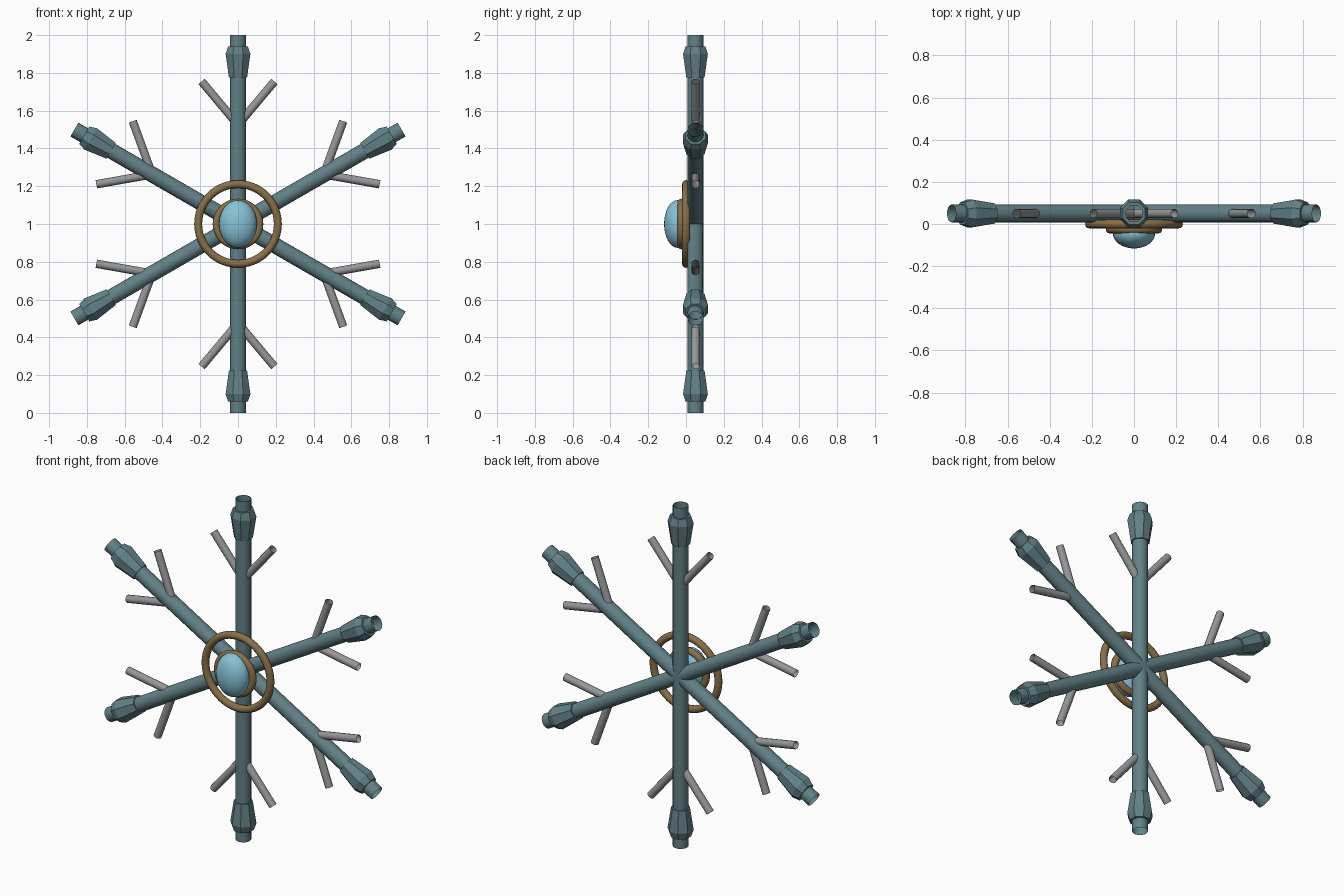
import bpy, bmesh
from math import pi, sin, cos, radians
from mathutils import Matrix, Vector

cube = bpy.data.objects.get("Cube")
if cube:
    bpy.data.objects.remove(cube)


def material(name, rgb):
    m = bpy.data.materials.new(name)
    m.use_nodes = True
    m.diffuse_color = (*rgb, 1)
    m.node_tree.nodes["Principled BSDF"].inputs["Base Color"].default_value = (*rgb, 1)
    return m


TEAL = material("slate teal", (0.12, 0.22, 0.245))
GREY = material("steel grey", (0.30, 0.31, 0.32))
BRONZE = material("bronze", (0.25, 0.16, 0.065))
BLUE = material("ice blue", (0.24, 0.54, 0.68))

CENTRE = Vector((0, 0.05, 1))


def finish(name, bm, mat, smooth=True):
    mesh = bpy.data.meshes.new(name)
    bm.to_mesh(mesh)
    bm.free()
    mesh.materials.append(mat)
    ob = bpy.data.objects.new(name, mesh)
    bpy.context.collection.objects.link(ob)
    if smooth:
        bpy.ops.object.select_all(action='DESELECT')
        ob.select_set(True)
        bpy.context.view_layer.objects.active = ob
        bpy.ops.object.shade_smooth_by_angle(angle=radians(40))
    return ob


def lathe(name, profile, sides, mat, matrix, closed=False, smooth=True, turn=0.0):
    """Revolve (radius, height) points about local z, then place with matrix."""
    bm = bmesh.new()
    rings = []
    for r, h in profile:
        angles = [turn + 2 * pi * i / sides for i in range(sides)]
        rings.append([bm.verts.new((r * cos(a), r * sin(a), h)) for a in angles])
    pairs = list(zip(rings, rings[1:]))
    if closed:
        pairs.append((rings[-1], rings[0]))
    for low, high in pairs:
        for i in range(sides):
            j = (i + 1) % sides
            bm.faces.new((low[i], low[j], high[j], high[i]))
    bm.transform(matrix)
    return finish(name, bm, mat, smooth)


# Six arms, each with a faceted collar and two twigs
for k in range(6):
    place = Matrix.Translation(CENTRE) @ Matrix.Rotation(k * pi / 3, 4, 'Y')
    lathe(f"arm_{k + 1}", [(0.042, 0), (0.042, 1)], 20, TEAL, place)
    lathe(f"collar_{k + 1}",
          [(0.042, 0.775), (0.052, 0.775), (0.071, 0.9), (0.057, 0.94), (0.042, 0.94)],
          8, TEAL, place, smooth=False, turn=pi / 8)
    for side, label in ((1, "a"), (-1, "b")):
        tilt = Matrix.Translation((0, 0, 0.525)) @ Matrix.Rotation(side * radians(40), 4, 'Y')
        lathe(f"twig_{k + 1}{label}", [(0.022, 0), (0.022, 0.3)], 12, GREY, place @ tilt)


# Rings in front of the hub
def ring(name, major, minor, y):
    steps = 12
    profile = [(major + minor * cos(2 * pi * i / steps), minor * sin(2 * pi * i / steps))
               for i in range(steps)]
    place = Matrix.Translation((0, y, 1)) @ Matrix.Rotation(pi / 2, 4, 'X')
    lathe(name, profile, 48, BRONZE, place, closed=True)


ring("outer_ring", 0.211, 0.021, 0.0)
ring("inner_ring", 0.114, 0.02, -0.025)

# Oval gem
bm = bmesh.new()
bmesh.ops.create_uvsphere(bm, u_segments=32, v_segments=16, radius=1)
bm.transform(Matrix.Translation((0, -0.045, 1)) @ Matrix.Diagonal((0.1, 0.071, 0.126, 1)))
finish("gem", bm, BLUE)
